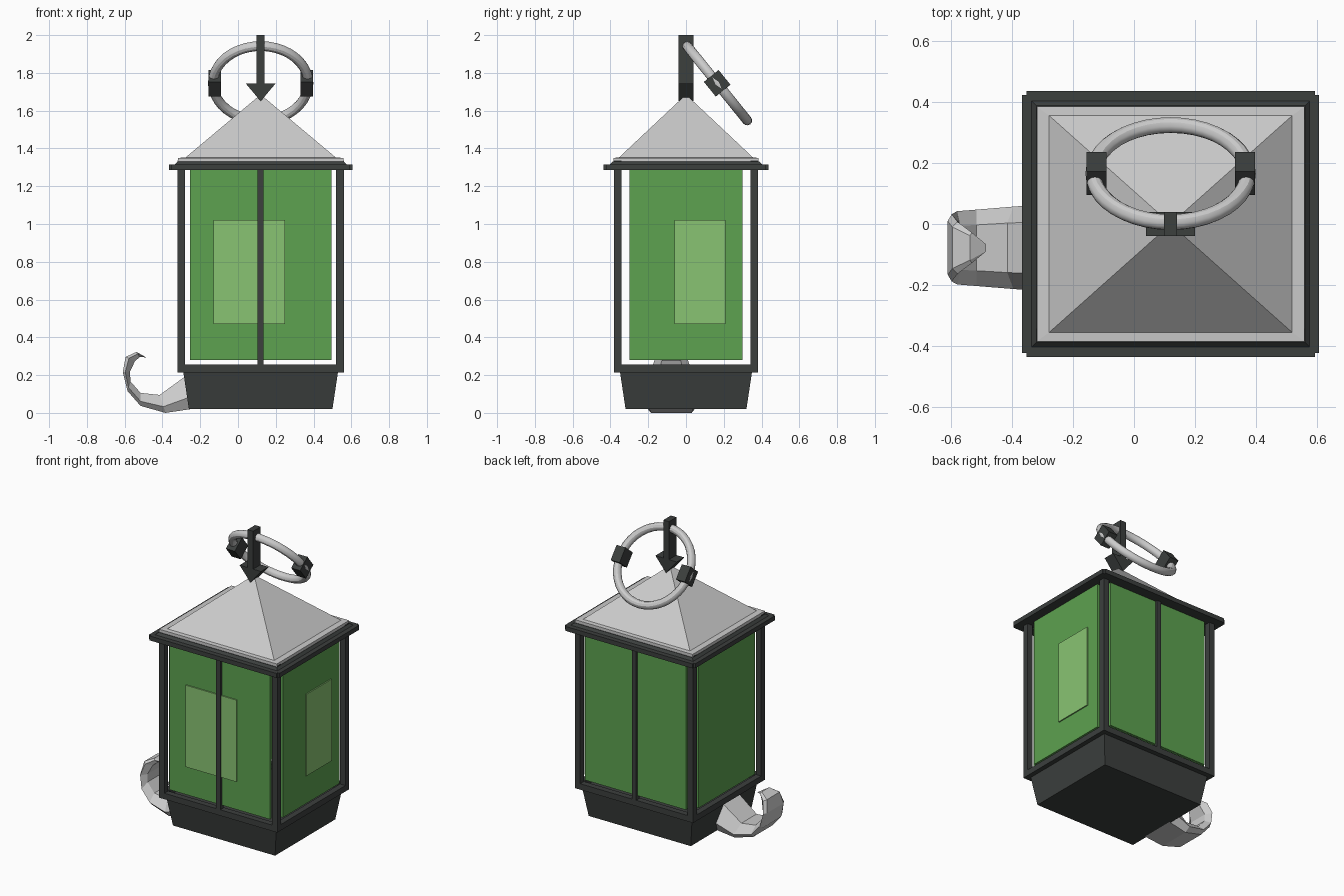
import bpy, bmesh, math
from mathutils import Vector, Matrix

if "Cube" in bpy.data.objects:
    bpy.data.objects.remove(bpy.data.objects["Cube"])

CX = 0.12  # lantern axis


def material(name, rgb):
    m = bpy.data.materials.new(name)
    m.diffuse_color = (*rgb, 1)
    m.use_nodes = True
    m.node_tree.nodes["Principled BSDF"].inputs["Base Color"].default_value = m.diffuse_color
    return m


IRON = material("dark_iron", (0.045, 0.05, 0.048))
GLASS = material("green_glass", (0.11, 0.36, 0.08))
GLOW = material("light_green_glass", (0.25, 0.55, 0.17))


def finish(name, bm, mat=None):
    bmesh.ops.recalc_face_normals(bm, faces=bm.faces)
    me = bpy.data.meshes.new(name)
    bm.to_mesh(me)
    bm.free()
    ob = bpy.data.objects.new(name, me)
    bpy.context.collection.objects.link(ob)
    if mat:
        me.materials.append(mat)
    return ob


def loft(name, loops, mat=None):
    """Skin a list of equally long point loops and cap both ends."""
    bm = bmesh.new()
    rows = [[bm.verts.new(p) for p in lp] for lp in loops]
    n = len(rows[0])
    for a, b in zip(rows, rows[1:]):
        for i in range(n):
            j = (i + 1) % n
            bm.faces.new((a[i], a[j], b[j], b[i]))
    bm.faces.new(rows[0])
    bm.faces.new(rows[-1])
    return finish(name, bm, mat)


def stack(name, levels, mat=None):
    """Rectangular tiers (half x, half y, z) around the lantern axis."""
    return loft(name, [[(CX + sx * hx, sy * hy, z) for sx, sy in
                        ((-1, -1), (1, -1), (1, 1), (-1, 1))] for hx, hy, z in levels], mat)


def box(name, x0, x1, y0, y1, z0, z1, mat=None):
    return loft(name, [[(x0, y0, z), (x1, y0, z), (x1, y1, z), (x0, y1, z)] for z in (z0, z1)], mat)


def frame(name, hx, hy, t, z0, z1, mat, notch=0.0):
    """Four bars round the lantern; notch shortens them at the corners."""
    for s, side in ((-1, "a"), (1, "b")):
        y0, y1 = sorted((s * hy, s * (hy - t)))
        box(f"{name}_long_{side}", CX - hx + notch, CX + hx - notch, y0, y1, z0, z1, mat)
        x0, x1 = sorted((CX + s * hx, CX + s * (hx - t)))
        box(f"{name}_short_{side}", x0, x1, -hy + notch, hy - notch, z0, z1, mat)


# Base and frames
stack("base", [(0.38, 0.32, 0.02), (0.41, 0.35, 0.22)], IRON)
frame("lower_frame", 0.44, 0.382, 0.04, 0.215, 0.255, IRON)
frame("eave_frame", 0.486, 0.436, 0.1, 1.285, 1.315, IRON, notch=0.014)

# Corner posts and middle bars
for sx in (-1, 1):
    for sy in (-1, 1):
        x, y = CX + sx * 0.42, sy * 0.362
        box("corner_post", x - 0.02, x + 0.02, y - 0.02, y + 0.02, 0.22, 1.335, IRON)
for sy in (-1, 1):
    box("middle_bar", CX - 0.016, CX + 0.016, sy * 0.364 - 0.018, sy * 0.364 + 0.018, 0.25, 1.29, IRON)

# Glass panes, with lighter patches on the front and right
for s in (-1, 1):
    box("glass_pane", CX - 0.375, CX + 0.375, s * 0.358 - 0.008, s * 0.358 + 0.008, 0.28, 1.286, GLASS)
    x = CX + s * 0.416
    box("glass_side_pane", x - 0.008, x + 0.008, -0.30, 0.30, 0.28, 1.286, GLASS)
box("front_glow", -0.13, 0.25, -0.374, -0.36, 0.47, 1.02, GLOW)
box("right_glow", CX + 0.418, CX + 0.432, -0.06, 0.21, 0.47, 1.02, GLOW)

# Roof with a stepped ledge
stack("roof_trim", [(0.458, 0.406, 1.312), (0.44, 0.388, 1.33)], IRON)
stack("roof", [(0.438, 0.384, 1.31), (0.438, 0.384, 1.35), (0.398, 0.355, 1.352),
               (0.004, 0.004, 1.682)])

# Arrow-shaped finial
arrow = [(0, 1.65), (0.08, 1.745), (0.021, 1.745), (0.021, 2.0),
         (-0.021, 2.0), (-0.021, 1.745), (-0.08, 1.745)]
loft("finial", [[(CX + x, y, z) for x, z in arrow] for y in (-0.04, 0.04)], IRON)

# Tilted carrying ring
centre = Vector((CX, 0.165, 1.745))
tilt = math.atan2(-0.415, 0.335)
bpy.ops.mesh.primitive_torus_add(major_segments=40, minor_segments=12, major_radius=0.253,
                                 minor_radius=0.026, location=centre, rotation=(tilt, 0, 0))
ring = bpy.context.object
ring.name = "carrying_ring"
bpy.ops.object.shade_smooth_by_angle()

# Blocks clamped on the ring
for s in (-1, 1):
    bm = bmesh.new()
    bmesh.ops.create_cube(bm, size=1, matrix=Matrix.Translation(centre + Vector((s * 0.243, 0, 0)))
                          @ Matrix.Rotation(tilt, 4, 'X') @ Matrix.Diagonal((0.066, 0.1, 0.1, 1)))
    finish("ring_block", bm, IRON)

# Curled hook on the left: outer x, z, inner x, z, half width
curl = [(-0.25, 0.02, -0.27, 0.20, 0.145), (-0.384, 0.0, -0.415, 0.095, 0.135),
        (-0.516, 0.037, -0.516, 0.106, 0.125), (-0.585, 0.116, -0.568, 0.165, 0.12),
        (-0.61, 0.217, -0.573, 0.215, 0.11), (-0.595, 0.296, -0.545, 0.275, 0.085),
        (-0.537, 0.323, -0.52, 0.295, 0.05), (-0.485, 0.293, -0.495, 0.297, 0.015)]
sections = []
for ox, oz, ix, iz, w in curl:
    o, i = Vector((ox, -0.078, oz)), Vector((ix, -0.078, iz))
    sections.append([o.lerp(i, t) + Vector((0, k * w, 0)) for t, k in
                     ((0, -0.8), (0, 0.8), (0.35, 1), (1, 0.6), (1, -0.6), (0.35, -1))])
loft("curled_hook", sections)
